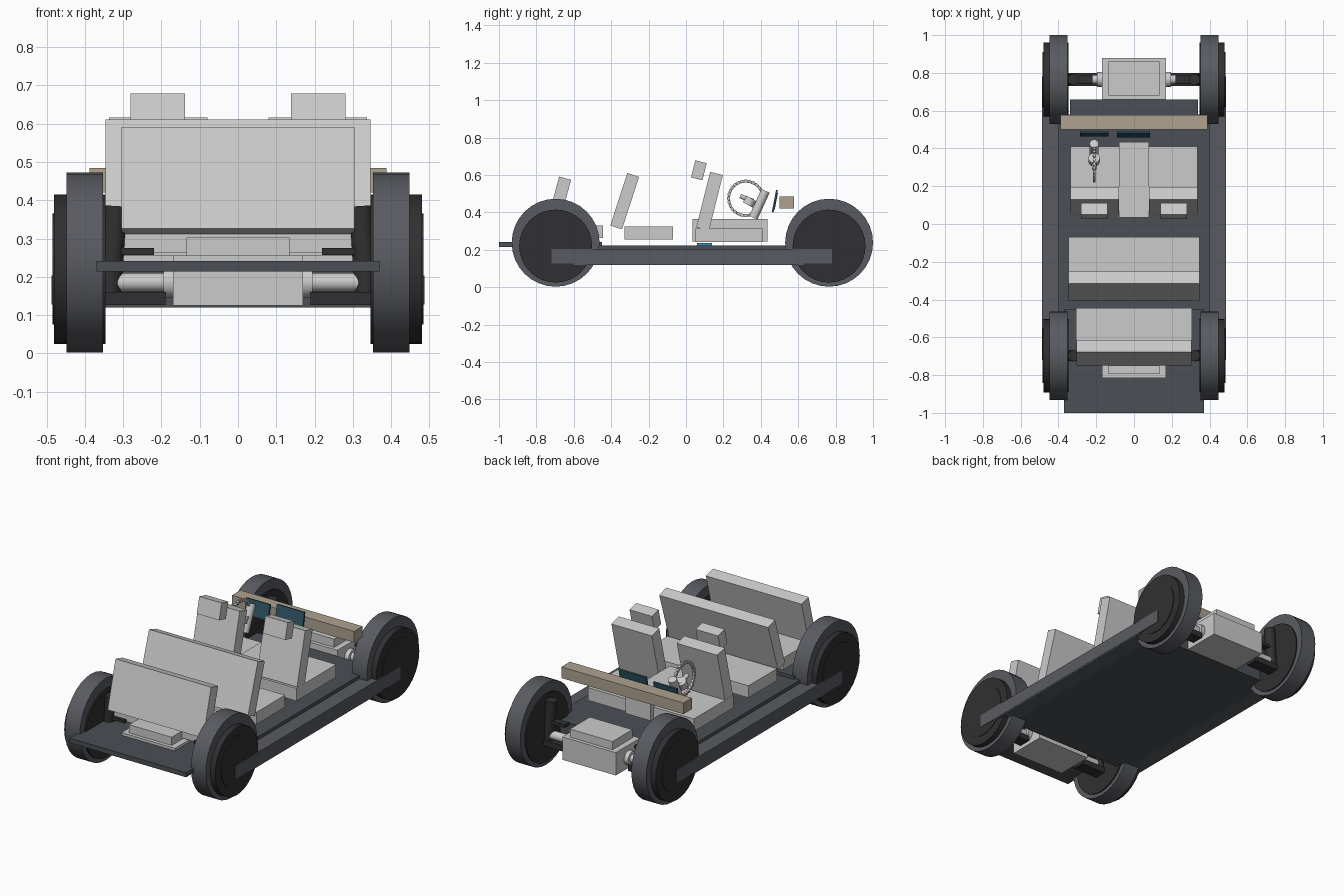
import bpy, bmesh, math
from mathutils import Matrix, Vector

if "Cube" in bpy.data.objects:
    bpy.data.objects.remove(bpy.data.objects["Cube"])


def mat(name, r, g, b):
    m = bpy.data.materials.new(name)
    m.diffuse_color = (r, g, b, 1)
    m.use_nodes = True
    m.node_tree.nodes["Principled BSDF"].inputs["Base Color"].default_value = m.diffuse_color
    return m


TYRE = mat("tyre_grey", 0.10, 0.105, 0.12)
DARK = mat("rim_dark", 0.03, 0.03, 0.032)
FLOOR = mat("floor_slate", 0.07, 0.08, 0.09)
TAN = mat("dash_tan", 0.42, 0.36, 0.28)
SCREEN = mat("screen_blue", 0.03, 0.09, 0.13)
BLUE = mat("plate_blue", 0.05, 0.25, 0.6)


def finish(name, bm, material=None, smooth=False):
    mesh = bpy.data.meshes.new(name)
    bm.to_mesh(mesh)
    bm.free()
    ob = bpy.data.objects.new(name, mesh)
    bpy.context.collection.objects.link(ob)
    if material:
        mesh.materials.append(material)
    if smooth:
        bpy.ops.object.select_all(action='DESELECT')
        ob.select_set(True)
        bpy.context.view_layer.objects.active = ob
        bpy.ops.object.shade_smooth_by_angle(angle=math.radians(30))
    return ob


def slab(name, centre, size, tilt=0, material=None):
    """Box from centre and size; tilt leans the top towards +y."""
    bm = bmesh.new()
    m = (Matrix.Translation(centre) @ Matrix.Rotation(math.radians(-tilt), 4, 'X')
         @ Matrix.Diagonal((*size, 1)))
    bmesh.ops.create_cube(bm, size=1, matrix=m)
    return finish(name, bm, material)


def box(name, x, y, z, material=None):
    """Box from its (min, max) ranges."""
    return slab(name, [sum(r) / 2 for r in (x, y, z)],
                [abs(r[1] - r[0]) for r in (x, y, z)], 0, material)


def rod(name, a, b, r, material=None, sides=24):
    a, b = Vector(a), Vector(b)
    bm = bmesh.new()
    m = Matrix.Translation((a + b) / 2) @ (b - a).to_track_quat('Z', 'Y').to_matrix().to_4x4()
    bmesh.ops.create_cone(bm, cap_ends=True, segments=sides, radius1=r, radius2=r,
                          depth=(b - a).length, matrix=m)
    return finish(name, bm, material, True)


# Battery floor, front bay floor and end shelf
box("battery_floor", (-.40, .40), (-.56, .58), (.12, .222), FLOOR)
box("bay_floor", (-.34, .34), (.58, .66), (.12, .222), FLOOR)
box("end_shelf", (-.37, .37), (-1.0, -.45), (.214, .241), FLOOR)
box("under_seat_plate", (-.25, .25), (.06, .14), (.215, .236), BLUE)

AXLES = (("back", .765, .77), ("front", -.697, -.705))
for side, s in (("right", 1), ("left", -1)):
    # Side sill
    box(f"{side}_sill", (s * .40, s * .487), (-.72, .78), (.128, .203), TYRE)
    box(f"{side}_sill_core", (s * .40, s * .485), (-.60, .63), (.12, .2), TYRE)
    for end, y, ym in AXLES:
        tag = f"{end}_{side}"
        # Tyre and rim
        rod(f"{tag}_tyre", (s * .353, y, .238), (s * .448, y, .238), .235, TYRE, 32)
        rod(f"{tag}_rim", (s * .346, y, .22), (s * .48, y, .22), .195, DARK, 32)
        rod(f"{tag}_hub_cap", (s * .47, y, .22), (s * .484, y, .22), .145, DARK, 32)
        # Drive shaft, suspension arms and strut
        rod(f"{tag}_shaft_cup", (s * .16, y, .186), (s * .195, y, .186), .04)
        rod(f"{tag}_shaft", (s * .16, y, .186), (s * .36, y, .186), .024)
        box(f"{tag}_lower_arm", (s * .19, s * .36), (y - .035, y + .035), (.127, .16), DARK)
        box(f"{tag}_upper_arm", (s * .22, s * .36), (y - .02, y + .02), (.257, .275), DARK)
        rod(f"{tag}_strut", (s * .335, y, .15), (s * .32, y, .385), .03, DARK)

# Motors with raised caps
for end, y, ym in AXLES:
    box(f"{end}_motor", (-.17, .17), (ym - .11, ym + .11), (.125, .256))
    box(f"{end}_motor_cap", (-.135, .135), (ym - .09, ym + .09), (.25, .303))

# Pair of single seats with centre console
for side, s in (("right", 1), ("left", -1)):
    box(f"{side}_seat_cushion", (s * .08, s * .337), (.05, .41), (.242, .315))
    slab(f"{side}_seat_back", (s * .208, .126, .46), (.257, .07, .305), 14)
    slab(f"{side}_headrest", (s * .21, .069, .625), (.142, .063, .094), 14)
box("console", (-.08, .08), (.035, .435), (.245, .365))

# Middle and end benches
box("middle_bench_cushion", (-.348, .348), (-.33, -.07), (.256, .325))
slab("middle_bench_back", (0, -.328, .46), (.692, .066, .295), 18)
box("end_bench_cushion", (-.306, .306), (-.70, -.445), (.262, .33))
slab("end_bench_back", (0, -.682, .45), (.608, .066, .275), 15)

# Dashboard and screens
box("dashboard", (-.388, .388), (.50, .577), (.42, .484), TAN)
slab("driver_screen", (-.21, .478, .46), (.15, .01, .09), 11, SCREEN)
slab("centre_screen", (-.003, .475, .46), (.175, .01, .12), 11, SCREEN)

# Steering wheel: beaded ring standing in the yz plane
bm = bmesh.new()
for i in range(28):
    a = math.tau * i / 28
    m = (Matrix.Translation((-.211, .32 + .092 * math.cos(a), .475 + .092 * math.sin(a)))
         @ Matrix.Rotation(a, 4, 'X') @ Matrix.Diagonal((.014, .016, .013, 1)))
    bmesh.ops.create_cube(bm, size=1, matrix=m)
finish("steering_beads", bm)
bpy.ops.mesh.primitive_torus_add(location=(-.211, .32, .475), rotation=(0, math.pi / 2, 0),
                                 major_radius=.092, minor_radius=.006,
                                 major_segments=28, minor_segments=6)
bpy.context.object.name = "steering_ring"

# Steering hub and column
rod("steering_hub", (-.211, .29, .487), (-.211, .36, .46), .012)
rod("steering_boss", (-.211, .33, .44), (-.211, .35, .475), .03)
rod("steering_column", (-.211, .36, .372), (-.211, .425, .515), .024)
